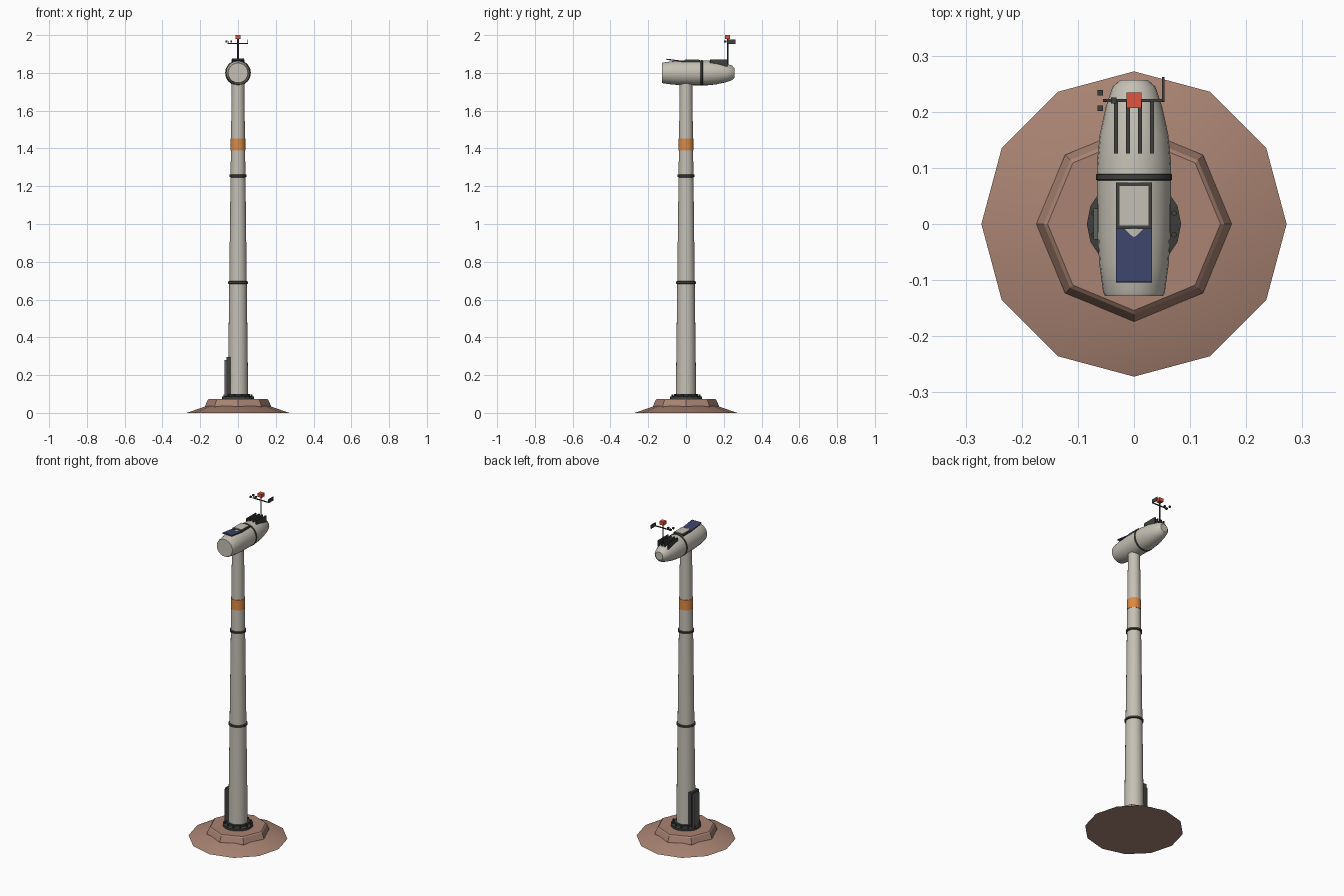
import bpy, bmesh, math
from mathutils import Matrix, Vector

if "Cube" in bpy.data.objects:
    bpy.data.objects.remove(bpy.data.objects["Cube"], do_unlink=True)


def material(name, rgb):
    m = bpy.data.materials.new(name)
    m.use_nodes = True
    m.diffuse_color = (*rgb, 1)
    m.node_tree.nodes["Principled BSDF"].inputs["Base Color"].default_value = (*rgb, 1)
    return m


PALE = material("pale_grey", (0.56, 0.53, 0.46))
EARTH = material("brown_earth", (0.40, 0.23, 0.17))
DARK = material("dark_metal", (0.05, 0.05, 0.048))
DOOR = material("door_grey", (0.12, 0.125, 0.11))
ORANGE = material("orange", (0.72, 0.25, 0.06))
BLUE = material("solar_blue", (0.045, 0.055, 0.14))
RED = material("beacon_red", (0.75, 0.09, 0.05))


def finish(name, bm, mat, smooth=None):
    bmesh.ops.recalc_face_normals(bm, faces=bm.faces)
    me = bpy.data.meshes.new(name)
    bm.to_mesh(me)
    bm.free()
    me.materials.append(mat)
    if smooth:
        me.shade_smooth()
        me.set_sharp_from_angle(angle=math.radians(smooth))
    ob = bpy.data.objects.new(name, me)
    bpy.context.collection.objects.link(ob)
    return ob


def turned(name, profile, sides, mat, smooth=None, matrix=None):
    """Closed solid of revolution from (radius, height) pairs."""
    bm = bmesh.new()
    rings = []
    for r, z in profile:
        angles = [2 * math.pi * i / sides for i in range(sides)]
        rings.append([bm.verts.new((r * math.sin(a), r * math.cos(a), z)) for a in angles])
    for low, high in zip(rings, rings[1:]):
        for i in range(sides):
            j = (i + 1) % sides
            bm.faces.new((low[i], low[j], high[j], high[i]))
    bm.faces.new(rings[0])
    bm.faces.new(rings[-1])
    if matrix:
        bm.transform(matrix)
    return finish(name, bm, mat, smooth)


def box(name, low, high, mat, tilt=0):
    """Box between two corners, optionally tilted about x."""
    low, high = Vector(low), Vector(high)
    bm = bmesh.new()
    bmesh.ops.create_cube(bm, size=1)
    bm.transform(Matrix.Translation((low + high) / 2) @ Matrix.Rotation(tilt, 4, "X")
                 @ Matrix.Diagonal((*(high - low), 1)))
    return finish(name, bm, mat)


def tower_radius(z):
    return 0.054 - 0.021 * (z - 0.075) / 1.69


# Ground mound and octagonal footing
turned("ground_mound", [(0.272, 0), (0.15, 0.042)], 12, EARTH, 30)
turned("footing", [(0.174, 0.02), (0.174, 0.037), (0.161, 0.068), (0.154, 0.074)], 8, EARTH)

# Bolted flange
turned("base_flange", [(0.084, 0.07), (0.084, 0.086), (0.064, 0.09), (0.064, 0.1)], 16, DARK)
for i in range(12):
    a = 2 * math.pi * (i + 0.5) / 12
    turned("flange_bolt", [(0.005, 0.084), (0.005, 0.098)], 6, DARK,
           matrix=Matrix.Translation((0.074 * math.cos(a), 0.074 * math.sin(a), 0)))

# Tower with joint rings and painted band
turned("tower", [(tower_radius(z), z) for z in (0.075, 1.765)], 24, PALE, 30)
for z in (0.69, 1.255):
    r = tower_radius(z)
    turned("joint_ring", [(r, z - 0.008), (r + 0.006, z - 0.005),
                          (r + 0.006, z + 0.005), (r, z + 0.008)], 24, DARK, 30)
turned("warning_band", [(tower_radius(z) + 0.002, z) for z in (1.39, 1.452)], 24, ORANGE, 30)

# Service door
box("door_frame", (-0.062, -0.034, 0.085), (-0.04, 0.034, 0.296), DARK)
box("door_panel", (-0.072, -0.028, 0.085), (-0.06, 0.028, 0.28), DOOR)

# Nacelle lying along y
along_y = Matrix.Translation((0, 0, 1.8)) @ Matrix.Rotation(-math.pi / 2, 4, "X")
turned("nacelle", [(0.052, -0.128), (0.055, -0.122), (0.062, -0.07), (0.065, -0.02),
                   (0.066, 0.11), (0.061, 0.16), (0.05, 0.21), (0.038, 0.245),
                   (0.024, 0.257)], 24, PALE, 35, along_y)
turned("nacelle_band", [(0.064, 0.077), (0.068, 0.079), (0.068, 0.088), (0.064, 0.09)],
       24, DARK, 30, along_y)

# Roof hatch and tilted solar panel
box("hatch_frame", (-0.032, -0.009, 1.855), (0.032, 0.074, 1.867), DARK)
box("hatch_lid", (-0.027, -0.004, 1.86), (0.027, 0.069, 1.871), PALE)
box("solar_panel", (-0.032, -0.104, 1.863), (0.032, -0.008, 1.869), BLUE, tilt=-0.13)

# Cooling fins
for x in (-0.032, -0.011, 0.011, 0.032):
    box("cooling_fin", (x - 0.0035, 0.126, 1.835), (x + 0.0035, 0.22, 1.872), DARK)

# Weather mast, beacon, wind vane and cup meter
turned("mast", [(0.004, 1.84), (0.004, 1.985)], 8, DARK, 40,
       Matrix.Translation((0, 0.22, 0)))
box("beacon", (-0.0135, 0.207, 1.979), (0.0135, 0.234, 2.0), RED)
box("mast_crossbar", (-0.055, 0.2175, 1.954), (0.054, 0.2225, 1.959), DARK)
box("wind_vane", (0.05, 0.218, 1.954), (0.054, 0.262, 1.976), DARK)
turned("cup_spindle", [(0.002, 1.955), (0.002, 1.968)], 6, DARK,
       matrix=Matrix.Translation((-0.051, 0.22, 0)))
for i in range(3):
    a = 2 * math.pi * i / 3
    x, y = -0.052 + 0.016 * math.cos(a), 0.22 + 0.016 * math.sin(a)
    box("wind_cup", (x - 0.005, y - 0.005, 1.962), (x + 0.005, y + 0.005, 1.971), DARK)
